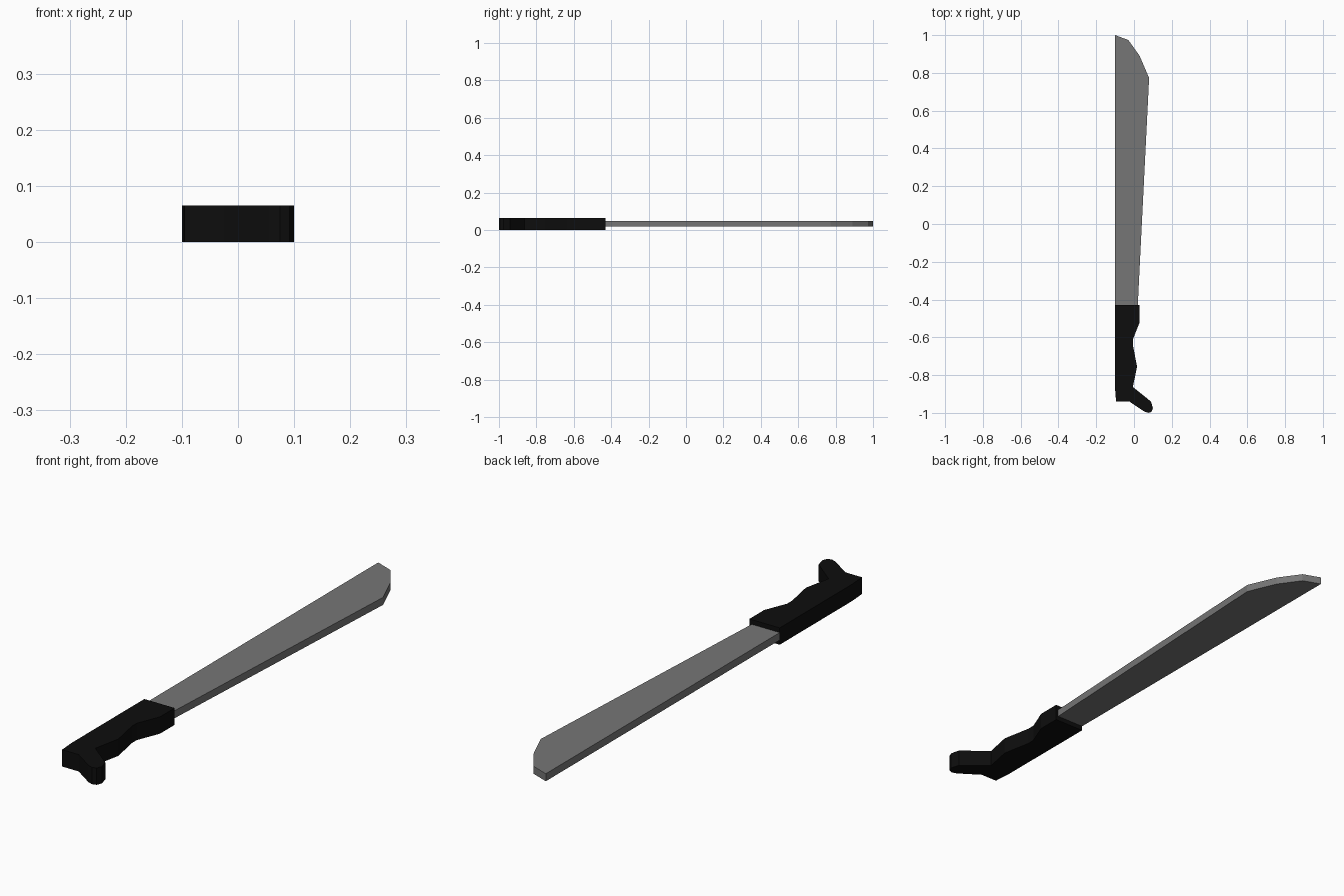
import bpy
import bmesh

if "Cube" in bpy.data.objects:
    bpy.data.objects.remove(bpy.data.objects["Cube"])


def material(name, value):
    m = bpy.data.materials.new(name)
    m.diffuse_color = (value, value, value, 1)
    m.use_nodes = True
    m.node_tree.nodes["Principled BSDF"].inputs["Base Color"].default_value = m.diffuse_color
    return m


def plate(name, outline, z0, z1, mat):
    """Extrude a flat xy outline from z0 up to z1."""
    bm = bmesh.new()
    face = bm.faces.new([bm.verts.new((x, y, z0)) for x, y in outline])
    ext = bmesh.ops.extrude_face_region(bm, geom=[face])
    top = [v for v in ext["geom"] if isinstance(v, bmesh.types.BMVert)]
    bmesh.ops.translate(bm, verts=top, vec=(0, 0, z1 - z0))
    bmesh.ops.recalc_face_normals(bm, faces=bm.faces)
    mesh = bpy.data.meshes.new(name)
    bm.to_mesh(mesh)
    bm.free()
    mesh.materials.append(mat)
    obj = bpy.data.objects.new(name, mesh)
    bpy.context.collection.objects.link(obj)
    return obj


# Blade: straight spine, widening edge, clipped round tip
plate("blade",
      [(-0.10, -0.43), (0.02, -0.43), (0.08, 0.773), (0.03, 0.89),
       (-0.03, 0.974), (-0.10, 1.0)],
      0.018, 0.047, material("steel_grey", 0.18))

# Handle: straight back, finger grooves, hooked pommel
plate("handle",
      [(-0.10, -0.43), (-0.10, -0.875), (-0.095, -0.94), (-0.024, -0.94),
       (0.055, -0.993), (0.075, -1.0), (0.092, -0.995), (0.10, -0.975),
       (0.09, -0.94), (-0.006, -0.863), (0.016, -0.755), (-0.006, -0.64),
       (-0.006, -0.61), (0.03, -0.52), (0.03, -0.43)],
      0.0, 0.065, material("grip_black", 0.004))
